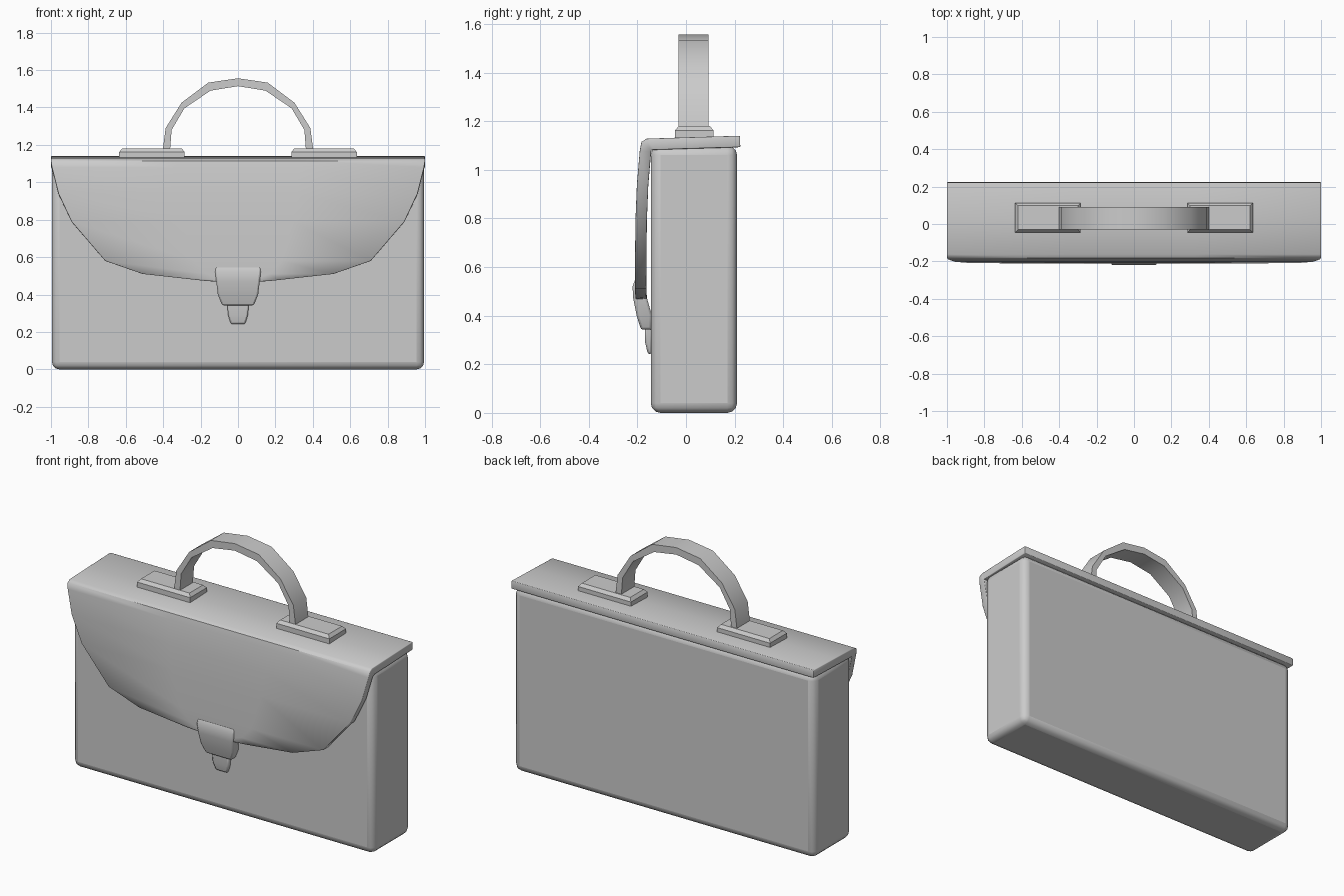
import bpy, bmesh

if "Cube" in bpy.data.objects:
    bpy.data.objects.remove(bpy.data.objects["Cube"])


def make(name, verts, faces, bevel=0.0, segments=2, thickness=0.0, angle=40):
    mesh = bpy.data.meshes.new(name)
    bm = bmesh.new()
    vs = [bm.verts.new(v) for v in verts]
    for f in faces:
        bm.faces.new([vs[i] for i in f])
    bmesh.ops.recalc_face_normals(bm, faces=bm.faces)
    if thickness:
        # open sheet: the first face is on the outside top, so it must look up
        bm.normal_update()
        bm.faces.ensure_lookup_table()
        if bm.faces[0].normal.z < 0:
            bmesh.ops.reverse_faces(bm, faces=bm.faces)
    bm.to_mesh(mesh)
    bm.free()
    ob = bpy.data.objects.new(name, mesh)
    bpy.context.collection.objects.link(ob)
    if thickness:
        s = ob.modifiers.new("thickness", 'SOLIDIFY')
        s.thickness, s.offset, s.use_even_offset = thickness, -1, True
    if bevel:
        b = ob.modifiers.new("bevel", 'BEVEL')
        b.width, b.segments = bevel, segments
        b.limit_method, b.angle_limit = 'ANGLE', 0.9
    bpy.ops.object.select_all(action='DESELECT')
    bpy.context.view_layer.objects.active = ob
    ob.select_set(True)
    bpy.ops.object.shade_smooth_by_angle(angle=angle * 0.01745)
    return ob


def loft(name, rings, **kw):
    """Join equal closed rings of points and cap both ends."""
    n = len(rings[0])
    verts = [p for r in rings for p in r]
    faces = [(i * n + j, i * n + (j + 1) % n, (i + 1) * n + (j + 1) % n, (i + 1) * n + j)
             for i in range(len(rings) - 1) for j in range(n)]
    faces += [tuple(range(n)), tuple(range(len(verts) - n, len(verts)))]
    return make(name, verts, faces, **kw)


def rect(x0, x1, y0, y1, z):
    return [(x0, y0, z), (x1, y0, z), (x1, y1, z), (x0, y1, z)]


# Case body
loft("case_body", [rect(-0.995, 0.995, -0.145, 0.21, z) for z in (0, 1.1)],
     bevel=0.04, segments=3)

# Flap: rows of (half width, y, z) from the back edge over the top and down the front
rows = [(1, 0.222, 1.14), (1, 0.02, 1.134), (1, -0.162, 1.128), (1, -0.183, 1.115),
        (0.995, -0.19, 1.08), (0.96, -0.202, 0.94), (0.89, -0.208, 0.79),
        (0.71, -0.21, 0.58), (0.51, -0.21, 0.51), (0.17, -0.208, 0.472), (0.06, -0.208, 0.466)]
cols = (-1, -0.33, 0.33, 1)
verts = [(w * c, y, z) for w, y, z in rows for c in cols]
faces = [(4 * i + j, 4 * i + j + 1, 4 * i + j + 5, 4 * i + j + 4)
         for i in range(len(rows) - 1) for j in range(3)]
make("flap", verts, faces, bevel=0.014, thickness=0.047)

# Lock clasp and the tongue below it: rows of (half width, front y, back y, z)
clasp = [(0.122, -0.208, -0.19, 0.552), (0.122, -0.22, -0.19, 0.52), (0.116, -0.217, -0.16, 0.47),
         (0.108, -0.203, -0.14, 0.40), (0.085, -0.185, -0.14, 0.342)]
tongue = [(0.058, -0.17, -0.14, 0.36), (0.053, -0.168, -0.14, 0.29), (0.038, -0.157, -0.14, 0.242)]
for name, part in (("lock_clasp", clasp), ("lock_tongue", tongue)):
    loft(name, [rect(-w, w, f, b, z) for w, f, b, z in part], bevel=0.012)

# Handle arch: outer and inner edges of a flat strap, mirrored in x
half = [(0.405, 1.15, 0.365, 1.15), (0.387, 1.29, 0.355, 1.28),
        (0.302, 1.425, 0.287, 1.395), (0.158, 1.533, 0.147, 1.49), (0, 1.556, 0, 1.514)]
arch = half + [(-a, b, -c, d) for a, b, c, d in reversed(half[:-1])]
loft("handle", [[(a, -0.03, b), (a, 0.092, b), (c, 0.092, d), (c, -0.03, d)]
                for a, b, c, d in arch])

# Handle mounts with a chamfered top
for side, s in (("right", 1), ("left", -1)):
    loft("handle_mount_" + side,
         [rect(s * (0.285 + k), s * (0.635 - k), -0.045 + k, 0.113 - k, z)
          for k, z in ((0, 1.125), (0, 1.162), (0.015, 1.18))], angle=25)
